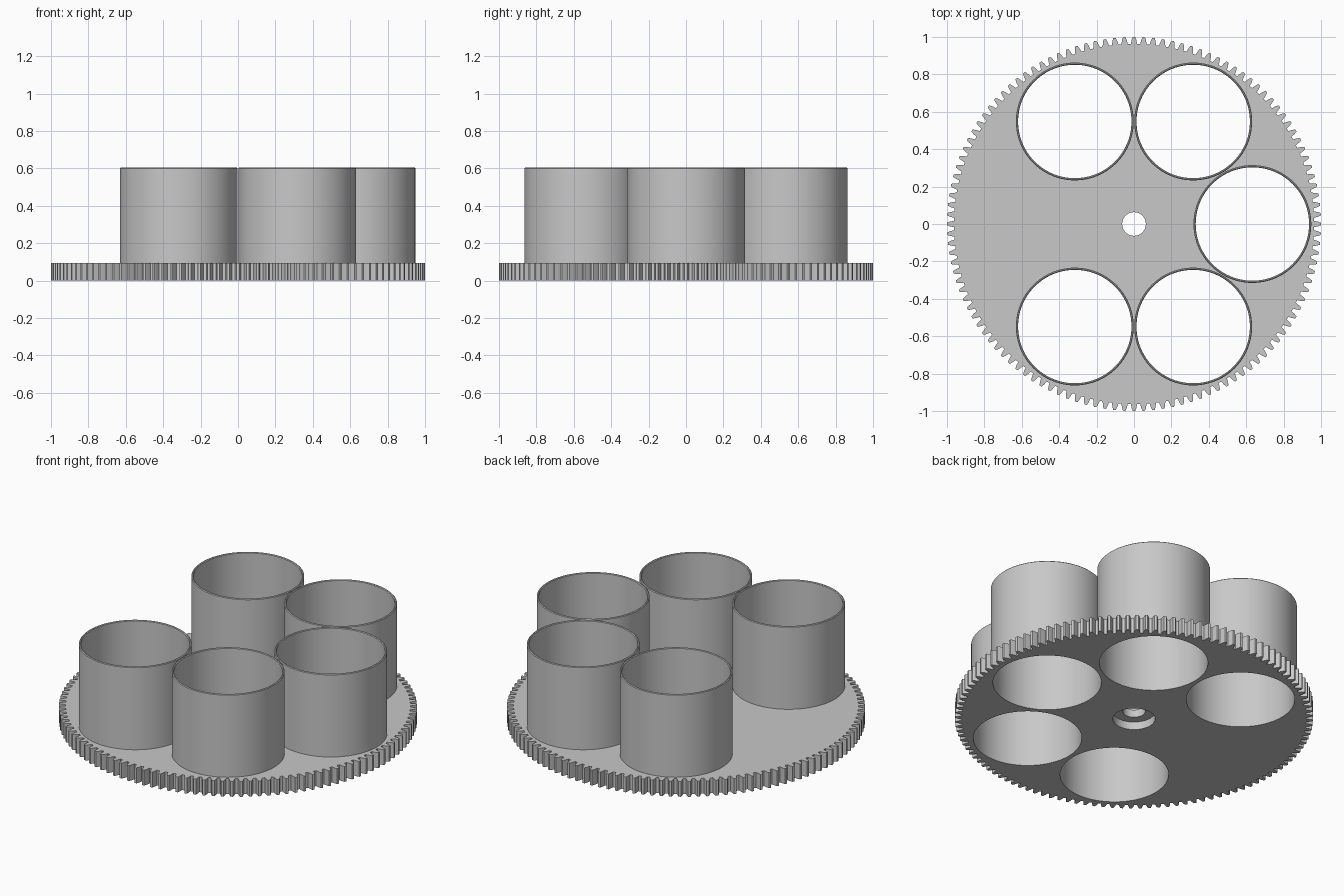
import bpy, bmesh
from math import cos, sin, pi, radians

TEETH, SEGS = 120, 96
PLATE_H, CUP_H = 0.095, 0.605
CUP_DIST, CUP_OUT, CUP_IN = 0.633, 0.315, 0.303

cube = bpy.data.objects.get("Cube")
if cube:
    bpy.data.objects.remove(cube, do_unlink=True)

grey = bpy.data.materials.new("matte grey")
grey.use_nodes = True
colour = (0.58, 0.58, 0.58, 1)
grey.diffuse_color = colour
grey.node_tree.nodes["Principled BSDF"].inputs["Base Color"].default_value = colour


def finish(bm, name):
    bmesh.ops.recalc_face_normals(bm, faces=bm.faces)
    mesh = bpy.data.meshes.new(name)
    bm.to_mesh(mesh)
    bm.free()
    mesh.materials.append(grey)
    obj = bpy.data.objects.new(name, mesh)
    bpy.context.collection.objects.link(obj)
    return obj


def select(obj):
    bpy.ops.object.select_all(action='DESELECT')
    obj.select_set(True)
    bpy.context.view_layer.objects.active = obj


def smooth(obj):
    select(obj)
    bpy.ops.object.shade_smooth_by_angle(angle=radians(25))


def prism(outline, z0, z1, name):
    bm = bmesh.new()
    face = bm.faces.new([bm.verts.new((x, y, z0)) for x, y in outline])
    top = bmesh.ops.extrude_face_region(bm, geom=[face])["geom"]
    verts = [v for v in top if isinstance(v, bmesh.types.BMVert)]
    bmesh.ops.translate(bm, verts=verts, vec=(0, 0, z1 - z0))
    return finish(bm, name)


def circle(x, y, r):
    return [(x + r * cos(2 * pi * i / SEGS), y + r * sin(2 * pi * i / SEGS))
            for i in range(SEGS)]


def cut(obj, outline, z0, z1):
    cutter = prism(outline, z0, z1, "cutter")
    cutter.hide_render = True
    mod = obj.modifiers.new("hole", 'BOOLEAN')
    mod.operation, mod.solver, mod.object = 'DIFFERENCE', 'EXACT', cutter
    select(obj)
    bpy.ops.object.modifier_apply(modifier=mod.name)
    bpy.data.objects.remove(cutter, do_unlink=True)


def lathe(profile, x, y, name):
    bm = bmesh.new()
    rings = [[bm.verts.new((px, py, z)) for px, py in circle(x, y, r)]
             for r, z in profile]
    for a, b in zip(rings, rings[1:] + rings[:1]):
        for i in range(SEGS):
            j = (i + 1) % SEGS
            bm.faces.new((a[i], a[j], b[j], b[i]))
    return finish(bm, name)


# Toothed base plate: each tooth has a root, curved flanks and a narrow tip
flank = [(-0.34, 0.963), (-0.25, 0.983), (-0.13, 1.0)]
tooth = flank + [(-t, r) for t, r in reversed(flank)]
outline = []
for n in range(TEETH):
    for t, r in tooth:
        a = 2 * pi * (n + t) / TEETH
        outline.append((r * cos(a), r * sin(a)))
plate = prism(outline, 0, PLATE_H, "gear_plate")

# Centre bore with a wider recess underneath
cut(plate, circle(0, 0, 0.063), -0.1, 0.2)
cut(plate, circle(0, 0, 0.118), -0.1, 0.048)

# Open tubes through the plate, with softened rims
rim = 0.004
tube = [(CUP_IN, 0), (CUP_IN + 0.001, 0), (CUP_IN + 0.001, PLATE_H - 0.01),
        (CUP_OUT, PLATE_H - 0.01),
        (CUP_OUT, CUP_H - rim), (CUP_OUT - rim, CUP_H),
        (CUP_IN + rim, CUP_H), (CUP_IN, CUP_H - rim)]
for n, deg in enumerate((0, 60, 120, 240, 300), 1):
    x, y = CUP_DIST * cos(radians(deg)), CUP_DIST * sin(radians(deg))
    cut(plate, circle(x, y, CUP_IN + 0.001), -0.1, 0.2)
    smooth(lathe(tube, x, y, f"tube_{n}"))
smooth(plate)
